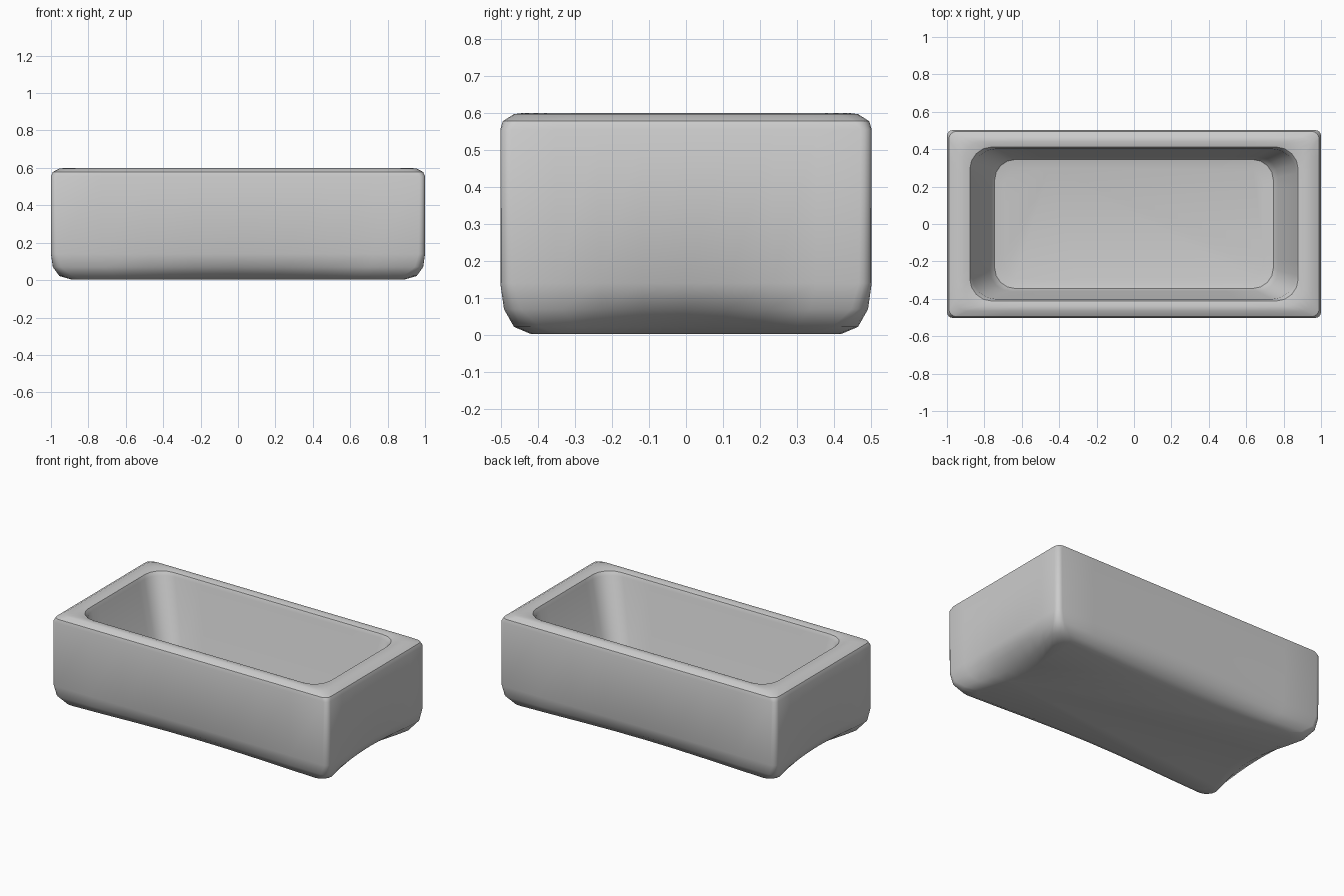
import bpy, bmesh, math

if "Cube" in bpy.data.objects:
    bpy.data.objects.remove(bpy.data.objects["Cube"])

SIDE, ARC = 8, 4   # divisions per straight side and per corner


def ring(hx, hy, r, z, pinch_x=0.0, pinch_y=0.0):
    """Rounded rectangle; pinch pulls the middle of the ends / long sides inward."""
    corners = [(1, 1), (-1, 1), (-1, -1), (1, -1)]
    arcs = []
    for i, (sx, sy) in enumerate(corners):
        cx, cy = sx * (hx - r), sy * (hy - r)
        arcs.append([(cx + r * math.cos(a), cy + r * math.sin(a))
                     for a in (math.pi / 2 * (i + k / ARC) for k in range(ARC + 1))])
    pts = []
    for i in range(4):
        pts += arcs[i]
        (ax, ay), (bx, by) = arcs[i][-1], arcs[(i + 1) % 4][0]
        for k in range(1, SIDE):
            t = k / SIDE
            f = math.sin(math.pi * t) ** 1.3
            x, y = ax + (bx - ax) * t, ay + (by - ay) * t
            if i % 2 == 0:
                y -= math.copysign(pinch_y * f, y)
            else:
                x -= math.copysign(pinch_x * f, x)
            pts.append((x, y))
    return [(x, y, z) for x, y in pts]


# Profile from underside, up the outer wall, over the rim, down to the basin floor
rings = [
    ring(0.89, 0.42, 0.10, 0.003, 0.09, 0.04),
    ring(0.955, 0.465, 0.07, 0.022, 0.08, 0.035),
    ring(0.99, 0.492, 0.045, 0.07, 0.035, 0.012),
    ring(1.0, 0.502, 0.035, 0.14),
    ring(1.0, 0.502, 0.03, 0.555),
    ring(0.99, 0.495, 0.04, 0.578),
    ring(0.955, 0.465, 0.06, 0.597),
    ring(0.91, 0.44, 0.10, 0.60),
    ring(0.878, 0.412, 0.12, 0.592),
    ring(0.868, 0.402, 0.13, 0.57),
    ring(0.77, 0.36, 0.11, 0.14),
    ring(0.745, 0.345, 0.11, 0.11),
    ring(0.69, 0.30, 0.09, 0.10),
]

# Tub body
bm = bmesh.new()
loops = [[bm.verts.new(p) for p in pts] for pts in rings]
n = len(loops[0])
for lo, hi in zip(loops, loops[1:]):
    for i in range(n):
        j = (i + 1) % n
        bm.faces.new((lo[i], lo[j], hi[j], hi[i]))
bm.faces.new(list(reversed(loops[0])))
bm.faces.new(loops[-1])
bmesh.ops.recalc_face_normals(bm, faces=bm.faces)

mesh = bpy.data.meshes.new("tub_body")
bm.to_mesh(mesh)
bm.free()
tub = bpy.data.objects.new("tub_body", mesh)
bpy.context.collection.objects.link(tub)

# Smooth shading with sharp edges kept
bpy.context.view_layer.objects.active = tub
tub.select_set(True)
bpy.ops.object.shade_smooth_by_angle(angle=math.radians(35))
